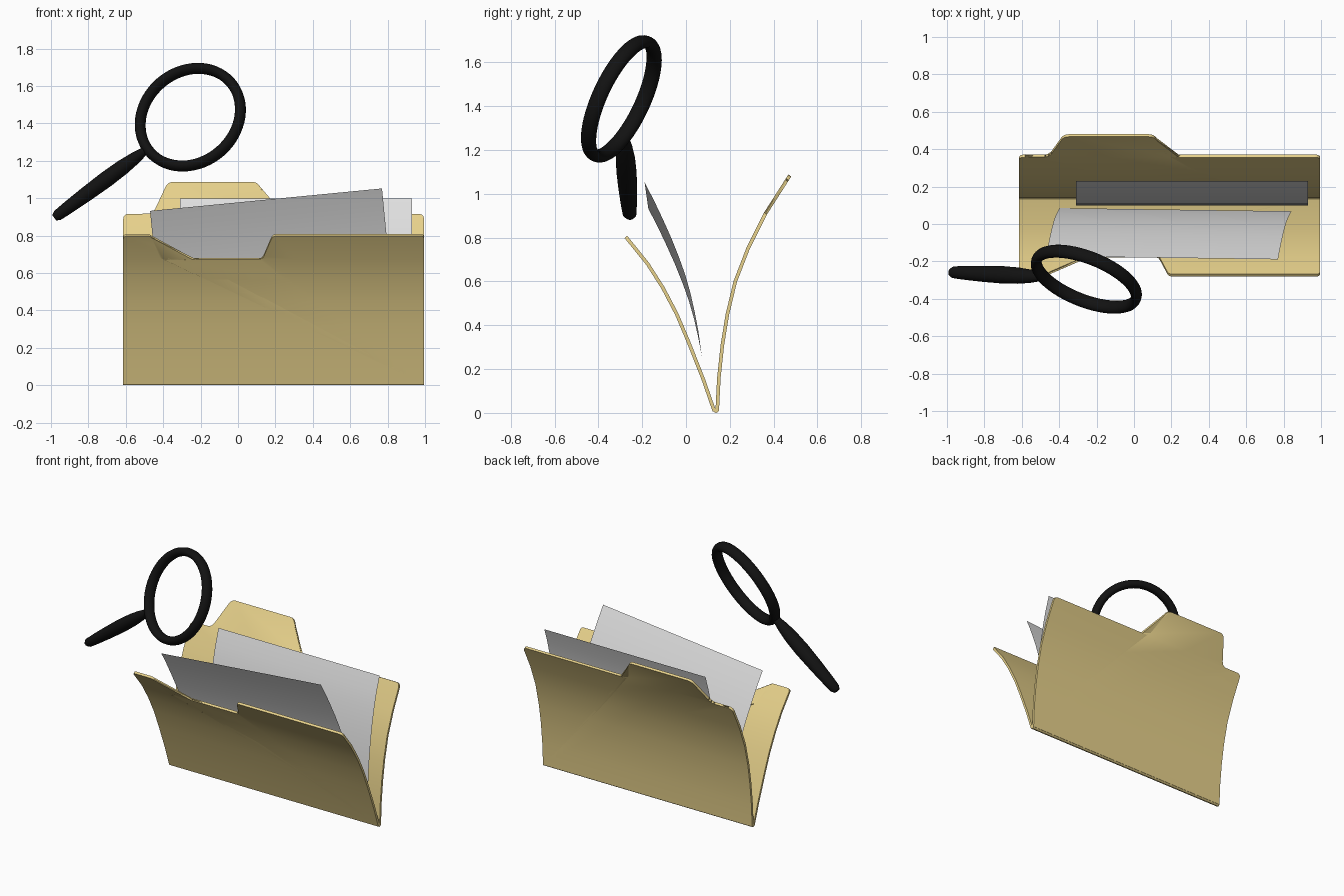
import bpy, bmesh, math
from mathutils import Vector, Matrix

if "Cube" in bpy.data.objects:
    bpy.data.objects.remove(bpy.data.objects["Cube"])


def material(name, rgb):
    m = bpy.data.materials.new(name)
    m.diffuse_color = (*rgb, 1)
    m.use_nodes = True
    m.node_tree.nodes["Principled BSDF"].inputs["Base Color"].default_value = m.diffuse_color
    return m


MANILA = material("manila card", (0.80, 0.64, 0.26))
PAPER = material("white paper", (0.76, 0.76, 0.76))
BLACK = material("black plastic", (0.006, 0.006, 0.006))


def finish(name, bm, mat, thickness=0, angle=30):
    me = bpy.data.meshes.new(name)
    bm.to_mesh(me)
    bm.free()
    ob = bpy.data.objects.new(name, me)
    bpy.context.collection.objects.link(ob)
    me.materials.append(mat)
    bpy.ops.object.select_all(action='DESELECT')
    ob.select_set(True)
    bpy.context.view_layer.objects.active = ob
    if thickness:
        s = ob.modifiers.new("thickness", 'SOLIDIFY')
        s.thickness = thickness
        s.offset = 0
        bpy.ops.object.modifier_apply(modifier=s.name)
    bpy.ops.object.shade_smooth_by_angle(angle=math.radians(angle))
    return ob


def curve_y(curve, z):
    # piecewise interpolation of (z, y) points
    for (z0, y0), (z1, y1) in zip(curve, curve[1:]):
        if z <= z1 or (z1, y1) == curve[-1]:
            return y0 + (y1 - y0) * (z - z0) / (z1 - z0)


def rounded(pts, r, steps=5):
    out = []
    n = len(pts)
    for i in range(n):
        p = Vector(pts[i])
        if p.y < 0.02:
            out.append(p)
            continue
        a = p + (Vector(pts[i - 1]) - p).normalized() * r
        b = p + (Vector(pts[(i + 1) % n]) - p).normalized() * r
        for k in range(steps + 1):
            t = k / steps
            out.append(a * (1 - t) ** 2 + p * 2 * t * (1 - t) + b * t * t)
    return out


def panel(name, outline, curve, r):
    # flat card outline, sliced at the curve levels and bent
    bm = bmesh.new()
    f = bm.faces.new([bm.verts.new((p.x, 0, p.y)) for p in rounded(outline, r)])
    bmesh.ops.triangulate(bm, faces=[f])
    for z, _ in curve[1:-1]:
        bmesh.ops.bisect_plane(bm, geom=bm.verts[:] + bm.edges[:] + bm.faces[:],
                               plane_co=(0, 0, z), plane_no=(0, 0, 1), dist=1e-5)
    for v in bm.verts:
        v.co.y = curve_y(curve, v.co.z)
    bmesh.ops.recalc_face_normals(bm, faces=bm.faces[:])
    return finish(name, bm, MANILA, 0.016)


# folder: bent front and back cards, joined by the fold
L, R, B = -0.614, 0.995, 0.009
panel("folder_front",
      [(L, B), (R, B), (R, 0.803), (0.185, 0.803), (0.13, 0.675),
       (-0.41, 0.675), (-0.465, 0.803), (L, 0.803)],
      [(0, .132), (.15, .08), (.32, .013), (.45, -.042), (.57, -.105),
       (.68, -.175), (.81, -.28)], 0.02)
panel("folder_back",
      [(L, B), (R, B), (R, 0.912), (0.185, 0.912), (0.105, 1.083),
       (-0.375, 1.083), (-0.455, 0.912), (L, 0.912)],
      [(0, .142), (.16, .15), (.31, .166), (.45, .189), (.6, .225),
       (.75, .283), (.912, .364), (1.09, .478)], 0.03)
bm = bmesh.new()
bmesh.ops.create_cone(bm, cap_ends=True, segments=16, radius1=.012, radius2=.012, depth=R - L,
                      matrix=Matrix.Translation(((L + R) / 2, .137, .012))
                      @ Matrix.Rotation(math.pi / 2, 4, 'Y'))
finish("folder_fold", bm, MANILA)


def sheet(name, left, right, up, ys, dy=0):
    # paper: bottom corners (x, z), up direction (x, z), y along the height
    bm = bmesh.new()
    rows = []
    for i, y in enumerate(ys):
        t = i / (len(ys) - 1)
        rows.append([bm.verts.new((c[0] + up[0] * t, y + d, c[1] + up[1] * t))
                     for c, d in ((left, 0), (right, dy))])
    for a, b in zip(rows, rows[1:]):
        bm.faces.new((a[0], a[1], b[1], b[0]))
    finish(name, bm, PAPER)


sheet("front_paper", (-.397, .17), (.843, .29), (-.073, .762),
      [.085, .073, .057, .038, .014, -.016, -.05, -.088, -.128, -.172], -.017)
sheet("back_paper", (-.31, .19), (.93, .19), (0, .808),
      [.099, .102, .108, .118, .131, .148, .169, .195, .229])

# magnifier frame: local x runs along the handle, local z is the lens axis
n = Vector((-.34, -.85, .40)).normalized()
d = Vector((-.725, .039, -.537))
d = (d - n * d.dot(n)).normalized()
FRAME = Matrix.Translation((-.255, -.295, 1.433)) @ Matrix((d, n.cross(d), n)).transposed().to_4x4()


def lathe(name, pts, axis, steps, closed, stretch):
    # spin (x, z) points around a local axis, then place in the frame
    bm = bmesh.new()
    vs = [bm.verts.new((x, 0, z)) for x, z in pts]
    es = [bm.edges.new(p) for p in zip(vs, vs[1:] + vs[:1] if closed else vs[1:])]
    bmesh.ops.spin(bm, geom=vs + es, cent=(0, 0, 0), axis=axis,
                   angle=math.tau, steps=steps, use_merge=False)
    bmesh.ops.remove_doubles(bm, verts=bm.verts[:], dist=1e-5)
    bmesh.ops.recalc_face_normals(bm, faces=bm.faces[:])
    bmesh.ops.transform(bm, matrix=FRAME @ Matrix.Diagonal((*stretch, 1)), verts=bm.verts[:])
    finish(name, bm, BLACK, angle=40)


# ring and tapered handle
lathe("magnifier_ring",
      [(.285 + .028 * math.cos(k * math.tau / 16), .037 * math.sin(k * math.tau / 16))
       for k in range(16)], (0, 0, 1), 64, True, (1, 1, 1))
lathe("magnifier_handle",
      [(.29, 0), (.29, .022), (.32, .026), (.37, .035), (.45, .043), (.56, .046),
       (.70, .042), (.82, .036), (.885, .031), (.905, .019), (.905, 0)],
      (1, 0, 0), 24, False, (1, .92, 1.04))
